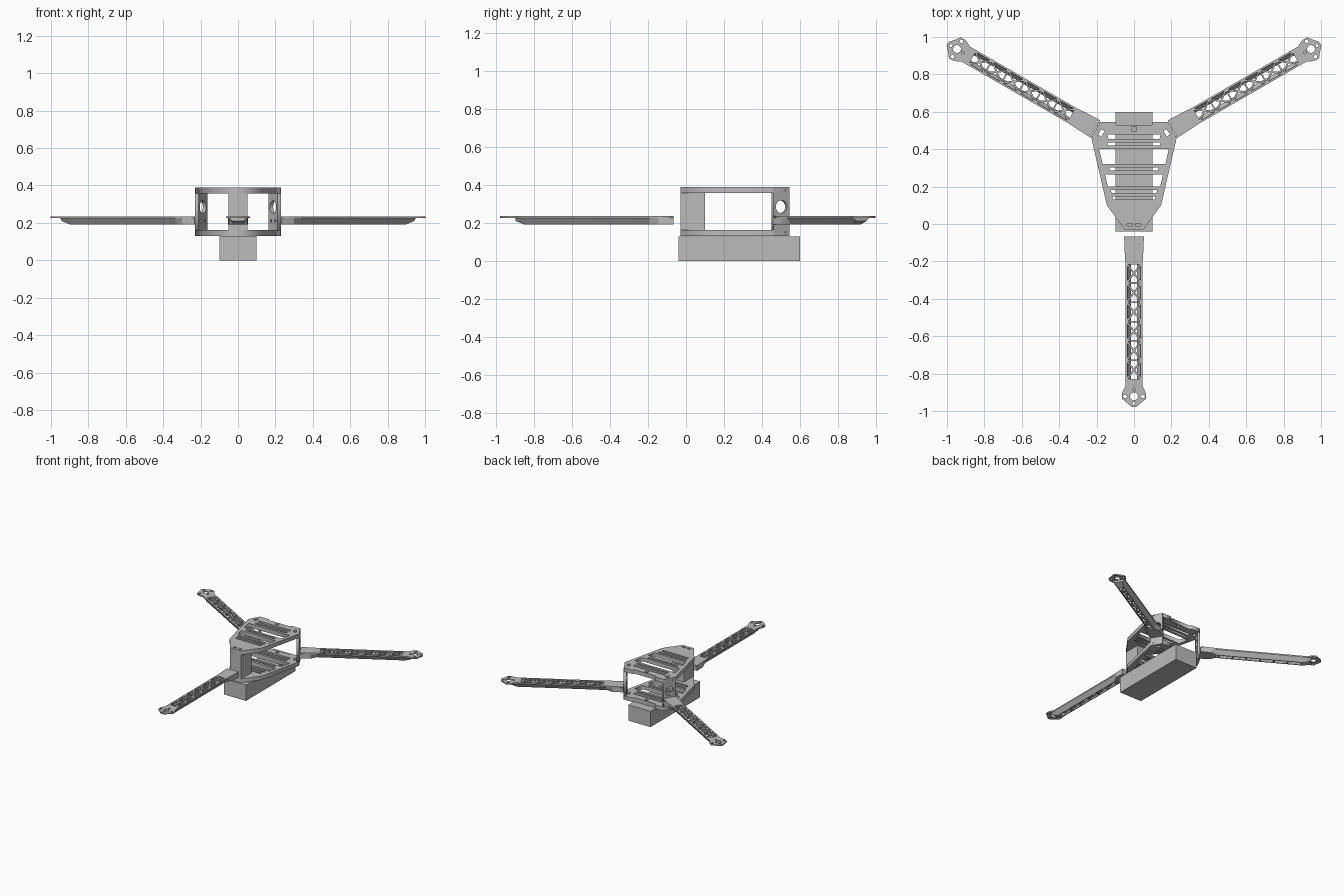
import bpy, bmesh, math
from mathutils import Matrix, Vector

if "Cube" in bpy.data.objects:
    bpy.data.objects.remove(bpy.data.objects["Cube"])

grey = bpy.data.materials.new("frame grey")
grey.diffuse_color = (0.5, 0.5, 0.5, 1)
grey.use_nodes = True
grey.node_tree.nodes["Principled BSDF"].inputs["Base Color"].default_value = grey.diffuse_color


def add_mesh(name, mesh, mat):
    mesh.transform(mat)
    mesh.materials.clear()
    mesh.materials.append(grey)
    for p in mesh.polygons:
        p.material_index = 0
    ob = bpy.data.objects.new(name, mesh)
    bpy.context.collection.objects.link(ob)
    return ob


def plate(name, loops, z0, z1, mat=Matrix()):
    """Flat sheet: first loop is the outline, the others are holes."""
    cu = bpy.data.curves.new(name + "_profile", 'CURVE')
    cu.dimensions = '2D'
    cu.fill_mode = 'BOTH'
    cu.extrude = (z1 - z0) / 2
    for loop in loops:
        s = cu.splines.new('POLY')
        s.points.add(len(loop) - 1)
        for p, (x, y) in zip(s.points, loop):
            p.co = (x, y, 0, 1)
        s.use_cyclic_u = True
    tmp = bpy.data.objects.new(name + "_tmp", cu)
    bpy.context.collection.objects.link(tmp)
    dg = bpy.context.evaluated_depsgraph_get()
    mesh = bpy.data.meshes.new_from_object(tmp.evaluated_get(dg))
    bpy.data.objects.remove(tmp)
    return add_mesh(name, mesh, mat @ Matrix.Translation((0, 0, (z0 + z1) / 2)))


def loft(name, sections, mat=Matrix()):
    """Closed solid through cross-sections with equal point counts."""
    bm = bmesh.new()
    rings = [[bm.verts.new(p) for p in s] for s in sections]
    n = len(rings[0])
    for a, b in zip(rings, rings[1:]):
        for i in range(n):
            bm.faces.new((a[i], a[(i + 1) % n], b[(i + 1) % n], b[i]))
    bm.faces.new(rings[0])
    bm.faces.new(rings[-1])
    bmesh.ops.recalc_face_normals(bm, faces=bm.faces)
    mesh = bpy.data.meshes.new(name)
    bm.to_mesh(mesh)
    bm.free()
    return add_mesh(name, mesh, mat)


def box(name, x0, x1, y0, y1, z0, z1, mat=Matrix()):
    ring = [(x0, y0), (x1, y0), (x1, y1), (x0, y1)]
    return loft(name, [[(x, y, z) for x, y in ring] for z in (z0, z1)], mat)


def circle(x, y, r, n=16):
    return [(x + r * math.cos(2 * math.pi * i / n), y + r * math.sin(2 * math.pi * i / n))
            for i in range(n)]


def rect(x, y, w, h, rot=0):
    c, s = math.cos(rot), math.sin(rot)
    return [(x + c * a - s * b, y + s * a + c * b)
            for a, b in ((-w/2, -h/2), (w/2, -h/2), (w/2, h/2), (-w/2, h/2))]


def mirrored(half):
    return half + [(-x, y) for x, y in reversed(half)]


# Battery block under the frame
box("battery", -0.1, 0.1, -0.04, 0.6, 0, 0.129)

# Top and bottom slotted deck plates
outline = mirrored([(0.05, -0.03), (0.145, 0.10), (0.228, 0.46), (0.18, 0.545),
                    (0.10, 0.545), (0.095, 0.53)])


def slot(y0, y1, rim=0.028):
    w = lambda y: min(0.145 + (y - 0.10) * 0.23 - rim, 0.187)
    return mirrored([(w(y0), y0), (w(y1), y1)])


holes = [slot(0.455, 0.478, 0.09), slot(0.42, 0.437, 0.08), slot(0.32, 0.40),
         slot(0.285, 0.302, 0.06), slot(0.20, 0.265), slot(0.165, 0.182, 0.04),
         slot(0.13, 0.147, 0.04), rect(0, 0.508, 0.026, 0.02)]
for s in (-1, 1):
    holes += [rect(s * 0.175, 0.487, 0.02, 0.034, s * math.radians(30)),
              rect(s * 0.023, -0.003, 0.03, 0.014)]
plate("bottom_deck", [outline] + holes, 0.13, 0.162)
plate("top_deck", [outline] + holes, 0.358, 0.39)

# Front spacer block between the decks
box("front_spacer", -0.05, 0.05, -0.03, 0.10, 0.162, 0.358)

# Rear side walls with a round cable hole and bolt holes
for side, ang in (("right", 30), ("left", 150)):
    a = math.radians(ang)
    out = Vector((math.cos(a), math.sin(a), 0))
    tan = Vector((-out.y, out.x, 0))
    m = Matrix((tan, (0, 0, 1), out)).transposed().to_4x4()
    sx = 1 if ang == 30 else -1
    m.translation = Vector((sx * 0.204, 0.5025, 0.26)) + out * 0.001
    bolts = [circle(u, z, 0.008, 10) for u in (-0.022, 0.022) for z in (-0.113, 0.113, -0.05)]
    plate(side + "_rear_wall",
          [rect(0, 0, 0.098, 0.258), circle(0, 0.025, 0.034, 24)] + bolts, -0.02, 0, m)

# Arms: truss deck, sloping side walls, root block, tapered nose and motor mount
U0, U1, BAYS = 0.145, 0.765, 6
TOP, DECK, BOT = 0.235, 0.225, 0.191


def arm(name, x, y, ang):
    m = Matrix.Translation((x, y, 0)) @ Matrix.Rotation(math.radians(ang), 4, 'Z')
    half = [(0, 0.053), (0.08, 0.05), (0.14, 0.046), (0.80, 0.046), (0.825, 0.058),
            (0.838, 0.064), (0.868, 0.064), (0.882, 0.046), (0.912, 0.012)]
    loops = [half + [(u, -v) for u, v in reversed(half)], circle(0.855, 0, 0.021, 20),
             circle(0.818, 0, 0.008, 10), circle(0.892, 0, 0.008, 10)]
    loops += [circle(0.855, s * 0.048, 0.01, 12) for s in (-1, 1)]
    step = (U1 - U0) / BAYS
    for i in range(BAYS):
        a, b, w = U0 + i * step, U0 + (i + 1) * step, 0.039
        corners = [(a, -w), (b, -w), (b, w), (a, w)]
        mid = ((a + b) / 2, 0)
        for k in range(4):
            tri = [corners[k], corners[(k + 1) % 4], mid]
            cx, cy = sum(p[0] for p in tri) / 3, sum(p[1] for p in tri) / 3
            loops.append([(cx + 0.76 * (p[0] - cx), cy + 0.76 * (p[1] - cy)) for p in tri])
        # lower cross ties
        box(name + "_tie", a - 0.004, a + 0.004, -0.018, 0.018, BOT, BOT + 0.007, m)
    plate(name + "_deck", loops, DECK, TOP, m)

    def trapezoid(u, zb, wb):
        return [(u, -0.046, DECK), (u, 0.046, DECK), (u, wb, zb), (u, -wb, zb)]

    for s in (-1, 1):
        loft(name + "_side_wall",
             [[(u, s * 0.046, DECK), (u, s * 0.022, BOT), (u, s * 0.016, BOT),
               (u, s * 0.039, DECK)] for u in (0.08, U1 + 0.01)], m)
    loft(name + "_nose", [trapezoid(U1, BOT, 0.022), trapezoid(0.785, BOT, 0.022),
                          trapezoid(0.832, 0.21, 0.032)], m)
    loft(name + "_root",
         [[(u, -w, DECK), (u, w, DECK), (u, wb, BOT), (u, -wb, BOT)]
          for u, w, wb in ((0, 0.053, 0.053), (0.08, 0.05, 0.05), (0.125, 0.046, 0.022))], m)


arm("front_arm", 0, -0.067, -90)
arm("right_arm", 0.206, 0.508, 30)
arm("left_arm", -0.206, 0.508, 150)
